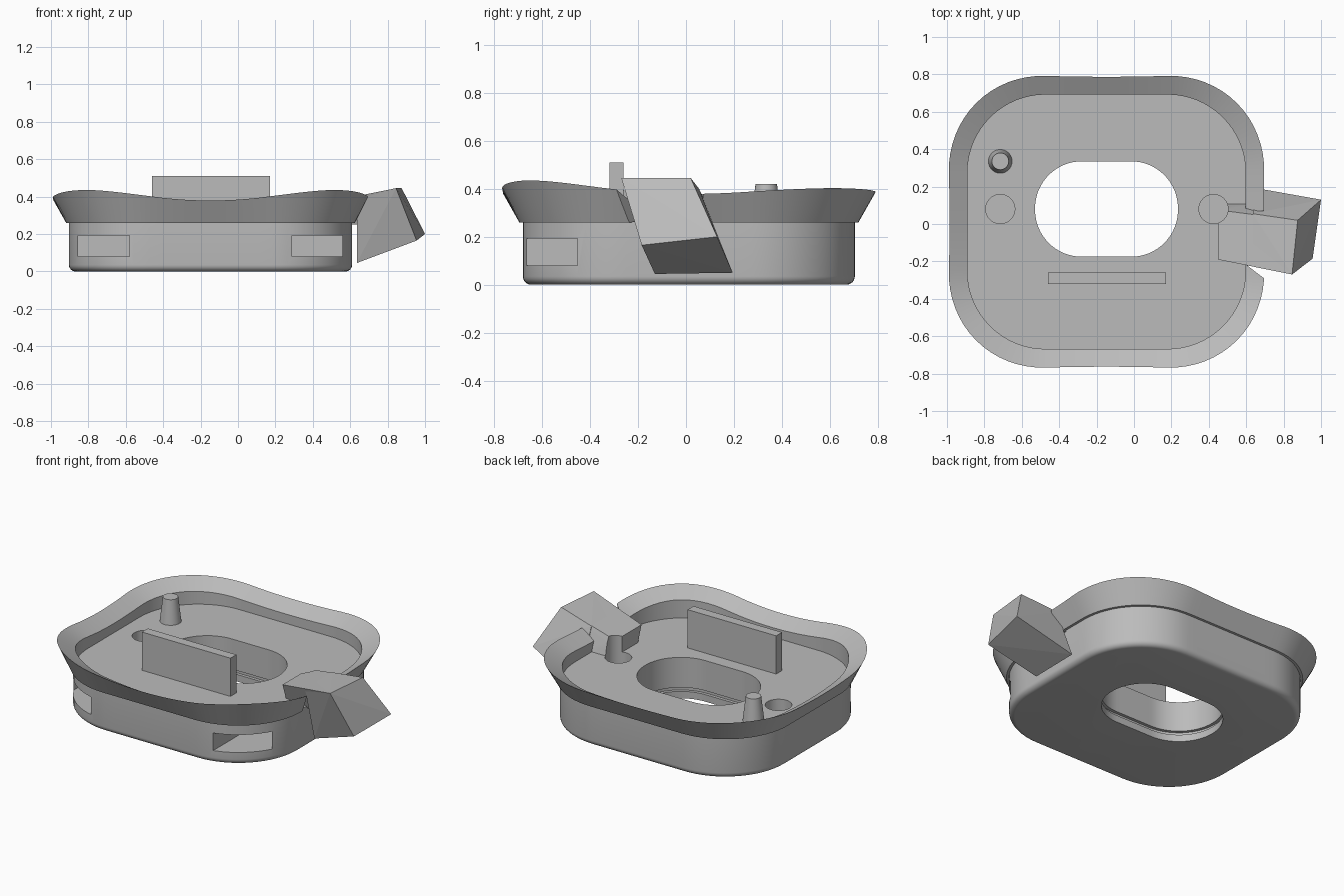
import bpy, bmesh, math
from mathutils import Vector

old = bpy.data.objects.get("Cube")
if old:
    bpy.data.objects.remove(old)

grey = bpy.data.materials.new("plain grey")
grey.use_nodes = True
colour = (0.5, 0.5, 0.5, 1)
grey.diffuse_color = colour
grey.node_tree.nodes["Principled BSDF"].inputs["Base Color"].default_value = colour


def make(name, bm):
    bmesh.ops.recalc_face_normals(bm, faces=bm.faces)
    mesh = bpy.data.meshes.new(name)
    bm.to_mesh(mesh)
    bm.free()
    mesh.materials.append(grey)
    ob = bpy.data.objects.new(name, mesh)
    bpy.context.collection.objects.link(ob)
    return ob


def outline(cx, cy, hx, hy, r, arc=16, side=10):
    """Rounded rectangle, with extra points along the straight sides."""
    pts = []
    for q in range(4):
        sx, sy = [(1, 1), (-1, 1), (-1, -1), (1, -1)][q]
        centre = Vector((cx + sx * (hx - r), cy + sy * (hy - r)))
        for i in range(arc + 1):
            a = math.pi / 2 * (q + i / arc)
            pts.append(centre + Vector((math.cos(a), math.sin(a))) * r)
    full = []
    for i, p in enumerate(pts):
        full.append(p)
        if i % (arc + 1) == arc:
            nxt = pts[(i + 1) % len(pts)]
            full += [p.lerp(nxt, k / side) for k in range(1, side)]
    return full


def loft(name, rings, ring_shaped=False):
    bm = bmesh.new()
    rows = [[bm.verts.new(p) for p in ring] for ring in rings]
    n = len(rows[0])
    pairs = list(zip(rows, rows[1:]))
    if ring_shaped:
        pairs.append((rows[-1], rows[0]))
    else:
        bm.faces.new(rows[0])
        bm.faces.new(rows[-1])
    for a, b in pairs:
        for i in range(n):
            j = (i + 1) % n
            bm.faces.new((a[i], a[j], b[j], b[i]))
    return make(name, bm)


def block(name, points):
    """Solid wrapped around its corner points."""
    bm = bmesh.new()
    verts = [bm.verts.new(p) for p in points]
    bmesh.ops.convex_hull(bm, input=verts)
    bmesh.ops.dissolve_limit(bm, angle_limit=0.03, verts=bm.verts, edges=bm.edges)
    return make(name, bm)


def box(name, x0, x1, y0, y1, z0, z1):
    return block(name, [(x, y, z) for x in (x0, x1) for y in (y0, y1) for z in (z0, z1)])


def cone(name, x, y, r0, r1, z0, z1):
    bm = bmesh.new()
    bmesh.ops.create_cone(bm, cap_ends=True, segments=40, radius1=r0, radius2=r1, depth=z1 - z0)
    bmesh.ops.translate(bm, verts=bm.verts, vec=(x, y, (z0 + z1) / 2))
    return make(name, bm)


def cut(target, cutter):
    mod = target.modifiers.new("cut", "BOOLEAN")
    mod.operation, mod.object, mod.solver = "DIFFERENCE", cutter, "EXACT"
    graph = bpy.context.evaluated_depsgraph_get()
    mesh = bpy.data.meshes.new_from_object(target.evaluated_get(graph))
    target.modifiers.clear()
    target.data = mesh
    bpy.data.objects.remove(cutter)


CX, CY, HX, HY, R = -0.147, 0.012, 0.757, 0.693, 0.43
FLOOR = 0.264


def body_ring(off, z):
    return [(p.x, p.y, z) for p in outline(CX, CY, HX + off, HY + off, R + off)]


# Tray body with a rounded bottom edge
fillet = 0.035
angles = [math.pi / 2 * i / 6 for i in range(7)]
rings = [body_ring(-fillet * (1 - math.sin(a)), fillet * (1 - math.cos(a))) for a in angles]
body = loft("tray_body", rings + [body_ring(0, FLOOR)])


# Oval opening, with a shallow groove near the bottom
def oval(off, z0, z1):
    pts = outline(-0.147, 0.08, 0.382 + off, 0.255 + off, 0.25 + off)
    return loft("oval_cutter", [[(p.x, p.y, z) for p in pts] for z in (z0, z1)])


cut(body, oval(0, -0.1, 0.4))
cut(body, oval(0.02, 0.045, 0.07))

# Slots in the two front corners
for x0, x1 in ((-0.855, -0.58), (0.29, 0.56)):
    cut(body, box("slot_cutter", x0, x1, -0.9, -0.25, 0.08, 0.193))

# Round sockets in the floor
SOCKETS = (-0.715, 0.425)
for x in SOCKETS:
    cut(body, cone("socket_cutter", x, 0.08, 0.078, 0.078, 0.12, 0.7))


# Flared rim with a wavy top, higher at the corners and highest in front
def rim_ring(off, wave_off, drop):
    ring = []
    base = outline(CX, CY, HX, HY, R)
    for b, p in zip(base, outline(CX, CY, HX + off, HY + off, R + off)):
        u, v = (b.x - CX) / HX, (b.y - CY) / HY
        w = min(1, 1.9 * (u * v) ** 2)
        p = p + (p - b).normalized() * wave_off * w
        ring.append((p.x, p.y, 0.379 + (0.045 - 0.022 * v) * w - drop))
    return ring


rim = loft("flared_rim", [body_ring(-0.013, 0.258), body_ring(0.015, 0.26),
                          rim_ring(0.082, 0.014, 0), rim_ring(-0.013, 0, 0.055)], True)
cut(rim, block("rim_gap_cutter", [(x, y, z) for z in (0.2, 0.6) for x, y in
                                  ((0.55, -0.18), (0.8, -0.37), (0.8, 0.07), (0.55, 0.07))]))

# Side lever: an arm over the floor and a leaning paddle outside
arm = block("lever_arm", [
    (0.45, -0.15, 0.25), (0.45, 0.11, 0.25), (0.7, -0.18, 0.25), (0.7, 0.11, 0.25),
    (0.45, -0.19, 0.365), (0.45, 0.075, 0.365), (0.845, -0.27, 0.445), (0.875, 0.02, 0.445)])
cut(arm, cone("socket_cutter", SOCKETS[1], 0.08, 0.078, 0.078, 0.12, 0.7))
paddle = block("lever_paddle", [
    (0.635, -0.225, 0.4), (0.635, 0.055, 0.4), (0.845, -0.27, 0.445), (0.875, 0.02, 0.445),
    (0.635, -0.13, 0.045), (0.635, 0.195, 0.05), (0.955, -0.185, 0.165), (1.0, 0.13, 0.2)])

# Upright panel and tapered pin
box("upright_panel", -0.46, 0.17, -0.32, -0.26, 0.25, 0.51)
pin = cone("tapered_pin", -0.715, 0.335, 0.065, 0.045, 0.25, 0.42)

# Smooth the curved parts
bpy.ops.object.select_all(action="DESELECT")
for ob in (body, rim, arm, pin):
    ob.select_set(True)
bpy.context.view_layer.objects.active = body
bpy.ops.object.shade_smooth_by_angle(angle=math.radians(30))
